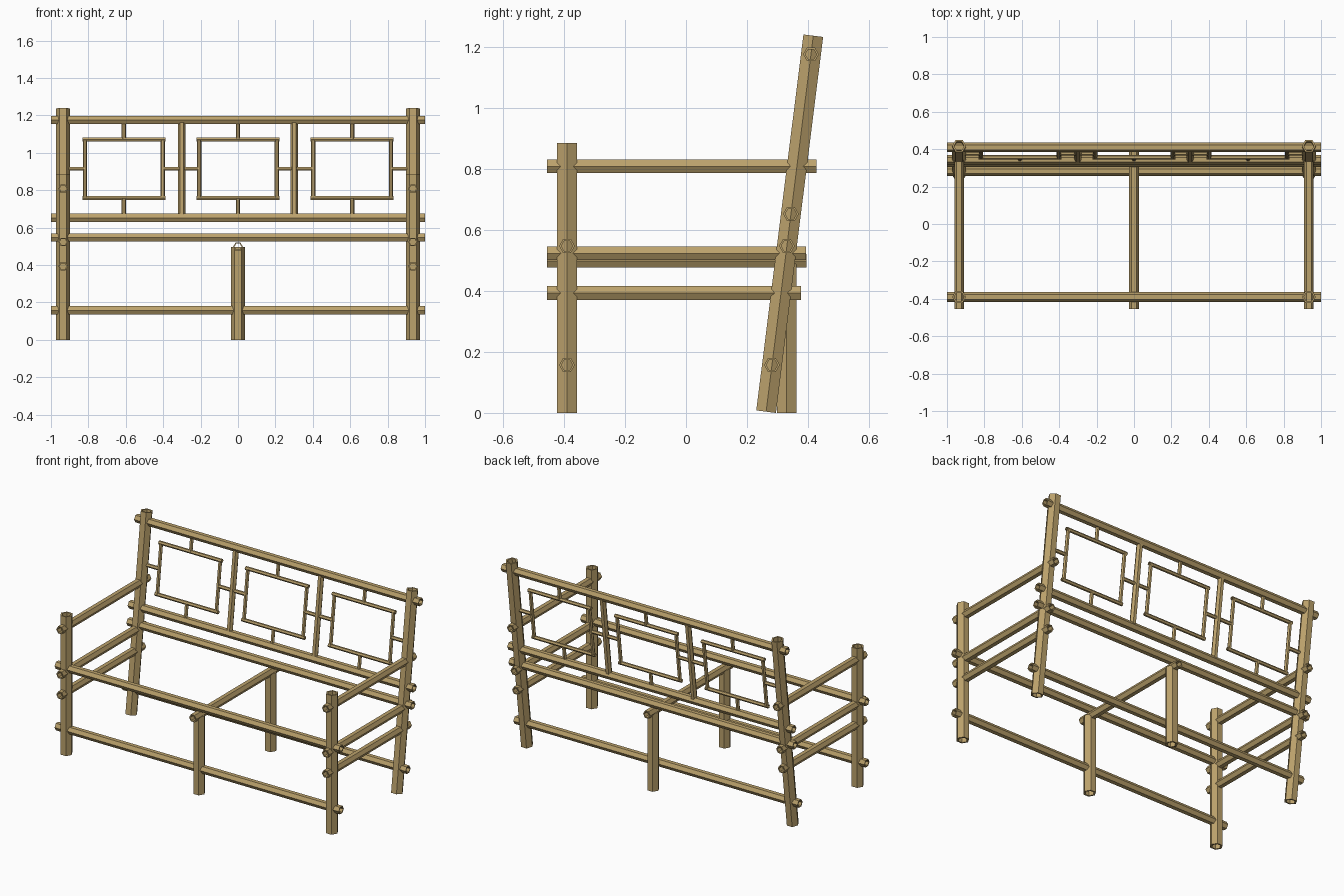
import bpy, bmesh, math
from mathutils import Vector

if "Cube" in bpy.data.objects:
    bpy.data.objects.remove(bpy.data.objects["Cube"])

bamboo = bpy.data.materials.new("bamboo_tan")
bamboo.diffuse_color = (0.50, 0.36, 0.15, 1)
bamboo.use_nodes = True
bamboo.node_tree.nodes["Principled BSDF"].inputs["Base Color"].default_value = bamboo.diffuse_color

X, Y = Vector((1, 0, 0)), Vector((0, 1, 0))
LEG_X, FRONT_Y, OVER = 0.935, -0.39, 0.065
LEG_R, RAIL_R, THIN_R = 0.0375, 0.0258, 0.0118


def back_y(z):
    """Depth of the leaning back at height z."""
    return 0.262 + 0.1255 * z


def cane(name, a, b, r, corner):
    """Hollow six-sided cane from a to b, one corner pointing along 'corner'."""
    a, b = Vector(a), Vector(b)
    d = (b - a).normalized()
    u = (corner - d * corner.dot(d)).normalized()
    v = d.cross(u)
    bm = bmesh.new()
    rings = []
    for centre, radius in ((a, r), (b, r), (b, r * 0.72), (a, r * 0.72)):
        rings.append([bm.verts.new(centre + radius * (math.cos(k * math.pi / 3) * u
                                                      + math.sin(k * math.pi / 3) * v))
                      for k in range(6)])
    for i in range(4):
        p, q = rings[i], rings[(i + 1) % 4]
        for k in range(6):
            n = (k + 1) % 6
            bm.faces.new((p[k], p[n], q[n], q[k]))
    bmesh.ops.recalc_face_normals(bm, faces=bm.faces)
    me = bpy.data.meshes.new(name)
    bm.to_mesh(me)
    bm.free()
    me.materials.append(bamboo)
    ob = bpy.data.objects.new(name, me)
    bpy.context.collection.objects.link(ob)


def long_rail(name, y, z):
    cane(name, (-LEG_X - OVER, y, z), (LEG_X + OVER, y, z), RAIL_R, Y)


def side_rail(name, x, z, y_end):
    cane(name, (x, FRONT_Y - OVER, z), (x, y_end + OVER, z), RAIL_R, X)


def lattice(name, x0, z0, x1, z1, r, corner):
    """Cane lying in the plane of the leaning back."""
    cane(name, (x0, back_y(z0), z0), (x1, back_y(z1), z1), r, corner)


# Legs and the rails of both ends
for s in (-1, 1):
    x = s * LEG_X
    cane("front_leg", (x, FRONT_Y, 0), (x, FRONT_Y, 0.885), LEG_R, X)
    lattice("back_leg", x, 0.004, x, 1.236, LEG_R, X)
    for name, z in (("armrest", 0.808), ("seat_side_rail", 0.523), ("lower_side_rail", 0.393)):
        side_rail(name, x, z, back_y(z))

# Centre support under the seat
for name, y in (("front_centre_leg", FRONT_Y), ("back_centre_leg", 0.33)):
    cane(name, (0, y, 0), (0, y, 0.497), LEG_R, X)
side_rail("seat_centre_rail", 0, 0.498, 0.33)

# Long rails
for z in (0.157, 0.547):
    long_rail("front_rail", FRONT_Y, z)
for z in (0.157, 0.547, 0.652, 1.175):
    long_rail("back_rail", back_y(z), z)

# Uprights dividing the back into three panels
for x in (-0.3, 0.3):
    lattice("back_divider", x, 0.66, x, 1.165, 0.0195, X)

# Square frame in each panel, held by short struts
LOW, HIGH, MID, HALF = 0.758, 1.07, 0.914, 0.208
for cx, left, right in ((-0.61, -0.92, -0.3), (0, -0.3, 0.3), (0.61, 0.3, 0.92)):
    for z in (LOW, HIGH):
        lattice("frame_bar", cx - HALF - 0.014, z, cx + HALF + 0.014, z, THIN_R, Y)
    for x in (cx - HALF, cx + HALF):
        lattice("frame_upright", x, LOW, x, HIGH, THIN_R, X)
    lattice("upper_strut", cx, HIGH, cx, 1.16, THIN_R, X)
    lattice("lower_strut", cx, 0.665, cx, LOW, THIN_R, X)
    lattice("left_strut", left, MID, cx - HALF, MID, THIN_R, Y)
    lattice("right_strut", cx + HALF, MID, right, MID, THIN_R, Y)
